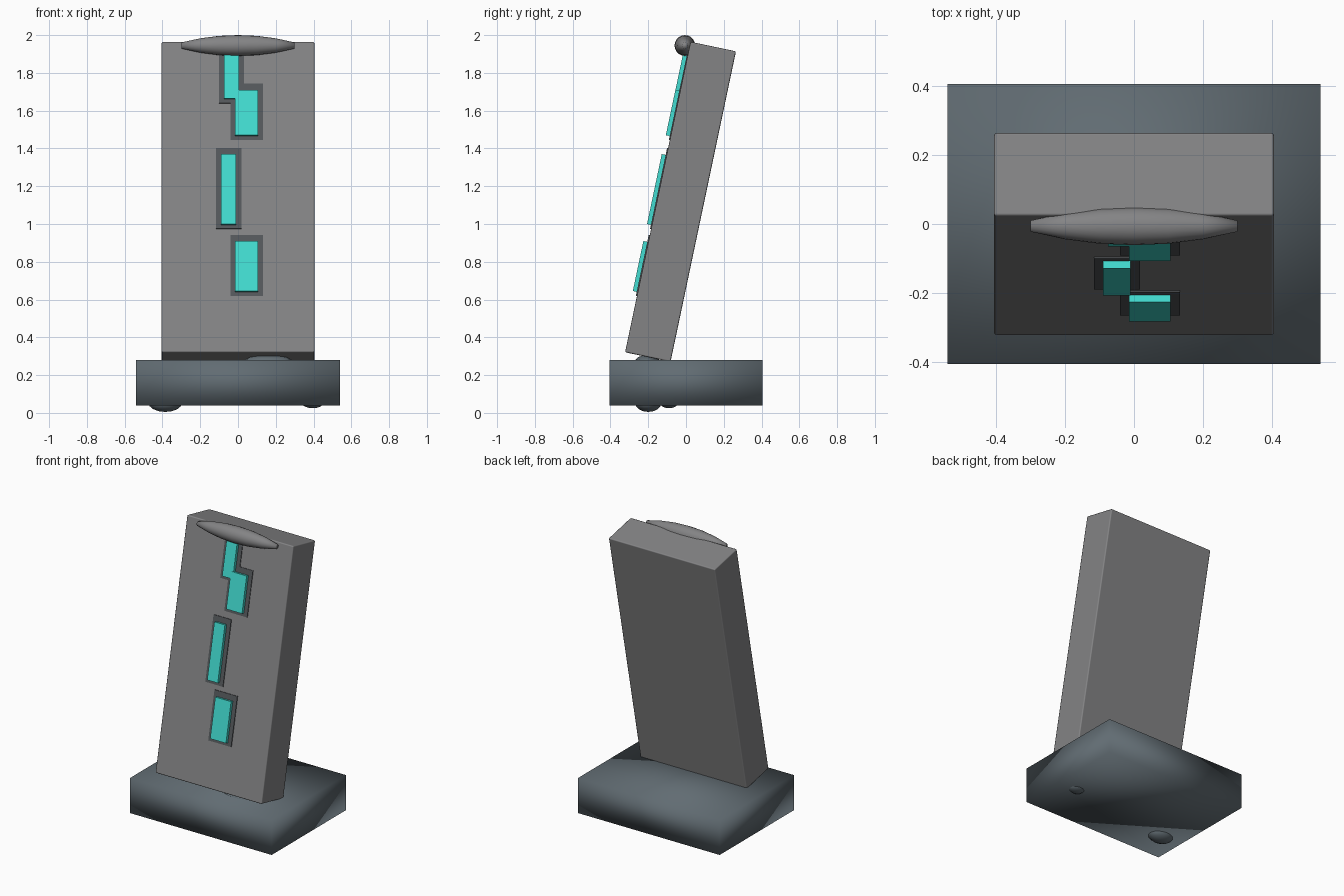
import bpy
import bmesh
import math
from mathutils import Matrix, Vector

cube = bpy.data.objects.get("Cube")
if cube:
    bpy.data.objects.remove(cube, do_unlink=True)


def material(name, rgb):
    mat = bpy.data.materials.new(name)
    mat.use_nodes = True
    mat.diffuse_color = (*rgb, 1)
    bsdf = next(n for n in mat.node_tree.nodes if n.type == "BSDF_PRINCIPLED")
    bsdf.inputs["Base Color"].default_value = (*rgb, 1)
    return mat


GREY = material("panel grey", (0.23, 0.23, 0.235))
SLATE = material("slate blue", (0.12, 0.15, 0.17))
FRAME = material("dark frame grey", (0.09, 0.097, 0.105))
CYAN = material("cyan", (0.055, 0.72, 0.64))


def finish(bm, name, mat, matrix=Matrix(), smooth=True):
    bmesh.ops.recalc_face_normals(bm, faces=bm.faces)
    for f in bm.faces:
        f.smooth = smooth
    mesh = bpy.data.meshes.new(name)
    bm.to_mesh(mesh)
    bm.free()
    mesh.materials.append(mat)
    obj = bpy.data.objects.new(name, mesh)
    obj.matrix_world = matrix
    bpy.context.collection.objects.link(obj)
    return obj


def box(name, low, high, mat, matrix=Matrix(), smooth=False):
    low, high = Vector(low), Vector(high)
    bm = bmesh.new()
    place = Matrix.Translation((low + high) / 2) @ Matrix.Diagonal((*(high - low), 1))
    bmesh.ops.create_cube(bm, size=1, matrix=place)
    return finish(bm, name, mat, matrix, smooth)


def ellipsoid(name, centre, radii, mat):
    bm = bmesh.new()
    place = Matrix.Translation(centre) @ Matrix.Diagonal((*radii, 1))
    bmesh.ops.create_uvsphere(bm, u_segments=16, v_segments=8, radius=1, matrix=place)
    return finish(bm, name, mat)


# Base block, shaded softly across its edges
box("base", (-0.54, -0.405, 0.04), (0.54, 0.405, 0.28), SLATE, smooth=True)

# Rounded bumps poking out of the base
ellipsoid("right_foot", (-0.385, -0.2, 0.055), (0.09, 0.07, 0.05), SLATE)
ellipsoid("left_foot", (0.395, -0.09, 0.055), (0.06, 0.05, 0.03), SLATE)
ellipsoid("base_bump", (0.16, -0.205, 0.27), (0.13, 0.065, 0.037), SLATE)

# Leaning slab
LEAN = math.radians(11.9)
lean = Matrix.Translation((0, -0.029, 1.1175)) @ Matrix.Rotation(-LEAN, 4, "X")
FACE = -0.123
slab = box("slab", (-0.405, FACE, -0.84), (0.405, -FACE, 0.84), GREY, lean, True)
bevel = slab.modifiers.new("soft edge", "BEVEL")
bevel.width = 0.008
bevel.segments = 2
bevel.harden_normals = True


# Lit plates on the slab, each with a dark surround
def height(z, y):
    return (z - 1.1175 + y * math.sin(LEAN)) / math.cos(LEAN)


plates = [(-0.075, 0.005, 1.665, 1.93), (-0.015, 0.105, 1.47, 1.71),
          (-0.09, -0.01, 1.0, 1.37), (-0.015, 0.105, 0.645, 0.91)]
for i, (x0, x1, z0, z1) in enumerate(plates, 1):
    y = FACE - 0.004 - 0.0004 * i
    box(f"plate_surround_{i}", (x0 - 0.026, y, height(z0 - 0.025, y)),
        (x1 + 0.028, FACE + 0.01, height(min(z1 + 0.033, 1.95), y)), FRAME, lean)
    y = FACE - 0.025 - 0.0004 * i
    box(f"lit_plate_{i}", (x0, y, height(z0, y)),
        (x1, FACE, height(z1, y)), CYAN, lean)

# Spindle across the top, turned about the x axis
bm = bmesh.new()
half = [(0.1, 0.051), (0.2, 0.038), (0.3, 0.016)]
profile = [(-x, r) for x, r in reversed(half)] + [(0, 0.055)] + half
SIDES = 20
rings = []
for x, r in profile:
    angles = [2 * math.pi * k / SIDES for k in range(SIDES)]
    rings.append([bm.verts.new((x, r * math.cos(a), r * math.sin(a))) for a in angles])
for a, b in zip(rings, rings[1:]):
    for k in range(SIDES):
        n = (k + 1) % SIDES
        bm.faces.new((a[k], a[n], b[n], b[k]))
bm.faces.new(rings[0])
bm.faces.new(rings[-1])
finish(bm, "top_spindle", GREY, Matrix.Translation((0, -0.006, 1.945)))
